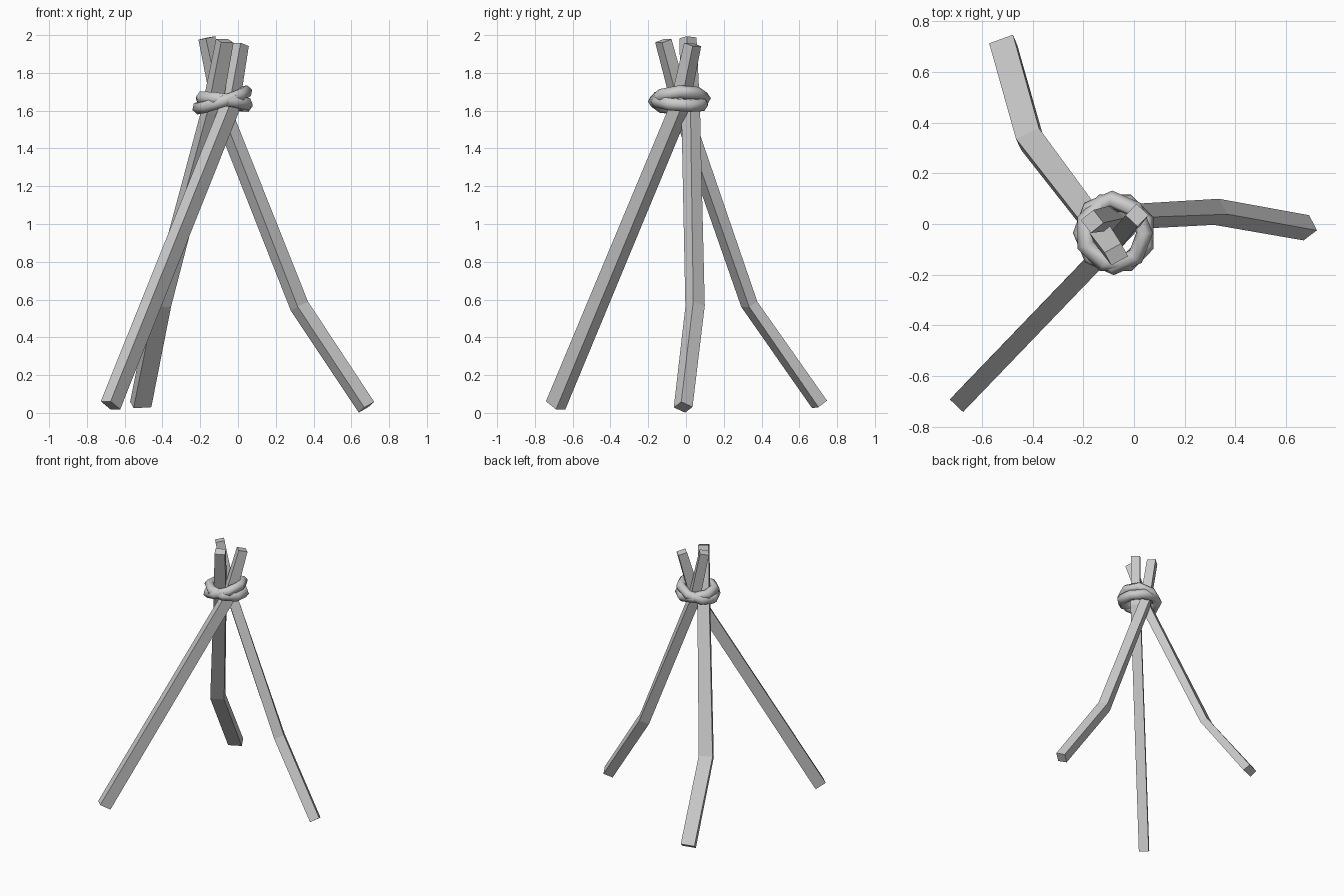
import bpy, bmesh
from math import radians, cos, sin, pi
from mathutils import Vector, Matrix

cube = bpy.data.objects.get("Cube")
if cube:
    bpy.data.objects.remove(cube, do_unlink=True)

grey = bpy.data.materials.new("plain grey")
grey.use_nodes = True
colour = (0.6, 0.6, 0.6, 1)
grey.diffuse_color = colour
grey.node_tree.nodes["Principled BSDF"].inputs["Base Color"].default_value = colour


def add_object(name, bm):
    bmesh.ops.recalc_face_normals(bm, faces=bm.faces)
    mesh = bpy.data.meshes.new(name)
    bm.to_mesh(mesh)
    bm.free()
    mesh.materials.append(grey)
    obj = bpy.data.objects.new(name, mesh)
    bpy.context.collection.objects.link(obj)
    return obj


def pole(name, path, sizes, rolls):
    """Four-sided pole swept from foot to top; each point has a size and a roll."""
    path = [Vector(p) for p in path]
    lean = path[0] - path[-1]
    side = Vector((-lean.y, lean.x, 0)).normalized()
    bm = bmesh.new()
    rings = []
    for i, (p, (width, depth), roll) in enumerate(zip(path, sizes, rolls)):
        before, after = path[max(i - 1, 0)], path[min(i + 1, len(path) - 1)]
        along = ((p - before).normalized() + (after - p).normalized()).normalized()
        u = (side - along * side.dot(along)).normalized()
        v = u.cross(along)
        turn = Matrix.Rotation(radians(roll), 3, along)
        corners = [(-1, -1), (1, -1), (1, 1), (-1, 1)]
        rings.append([bm.verts.new(p + turn @ (u * a * width + v * b * depth) / 2)
                      for a, b in corners])
    for low, high in zip(rings, rings[1:]):
        for k in range(4):
            n = (k + 1) % 4
            bm.faces.new((low[k], low[n], high[n], high[k]))
    bm.faces.new(rings[0])
    bm.faces.new(rings[-1])
    add_object(name, bm)


def rope_ring(name, centre, radius, thick, tilt, spin):
    """Coarse, softly shaded loop of rope, tilted around the poles."""
    bm = bmesh.new()
    major, minor = 8, 6
    place = Matrix.Translation(centre) @ Matrix.Rotation(tilt[1], 4, 'Y') @ Matrix.Rotation(tilt[0], 4, 'X')
    grid = []
    for i in range(major):
        a = 2 * pi * i / major + spin
        ring = []
        for j in range(minor):
            b = 2 * pi * j / minor
            r = radius + thick * cos(b)
            ring.append(bm.verts.new(place @ Vector((r * cos(a), r * sin(a), thick * sin(b)))))
        grid.append(ring)
    for i in range(major):
        for j in range(minor):
            p, q, n = grid[i], grid[(i + 1) % major], (j + 1) % minor
            bm.faces.new((p[j], q[j], q[n], p[n]))
    obj = add_object(name, bm)
    bpy.ops.object.select_all(action='DESELECT')
    obj.select_set(True)
    bpy.context.view_layer.objects.active = obj
    bpy.ops.object.shade_smooth_by_angle(angle=radians(75))


# Three leaning poles, each bent where they are tied, two also at the knee
pole("straight_pole",
     [(-0.675, -0.69, 0.04), (-0.05, -0.04, 1.6), (0.012, 0.035, 1.95)],
     [(0.072, 0.085), (0.072, 0.08), (0.065, 0.065)], [0, 0, 0])
pole("left_bent_pole",
     [(0.68, -0.015, 0.03), (0.325, 0.048, 0.565), (-0.085, 0.025, 1.6), (-0.165, 0.01, 1.985)],
     [(0.072, 0.072), (0.074, 0.074), (0.07, 0.07), (0.065, 0.065)], [35, 36, 45, 40])
pole("back_bent_pole",
     [(-0.515, 0.707, 0.045), (-0.41, 0.335, 0.575), (-0.14, -0.02, 1.6), (-0.07, -0.12, 1.97)],
     [(0.1, 0.06), (0.1, 0.055), (0.085, 0.065), (0.075, 0.06)], [-5, -3, 0, 0])

# Crossed rope loops binding the poles
rope_ring("upper_rope", (-0.083, -0.035, 1.657), 0.132, 0.035, (0.06, -0.33), 0)
rope_ring("lower_rope", (-0.073, -0.035, 1.648), 0.127, 0.037, (-0.08, 0.14), pi / 8)
